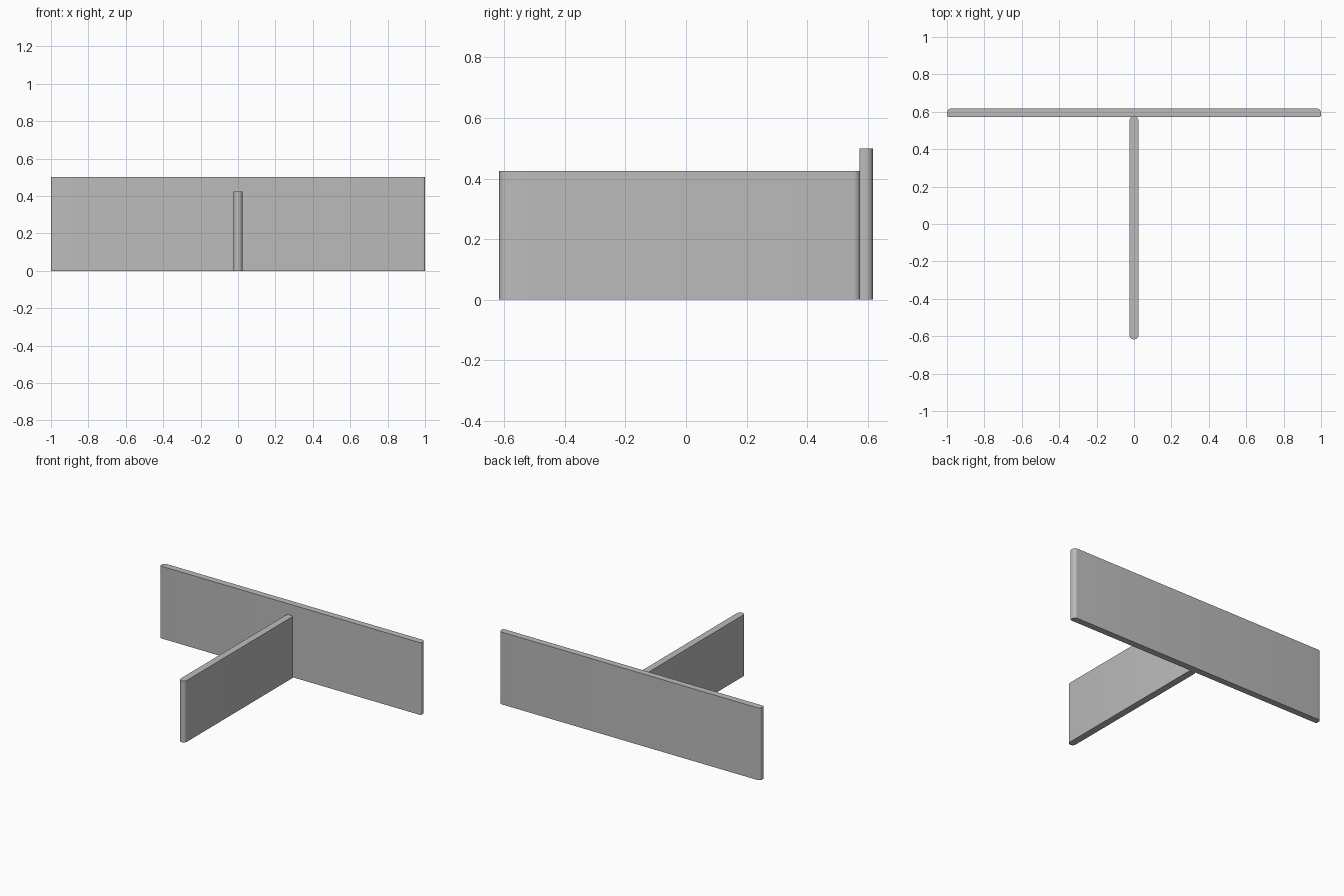
import bpy, bmesh, math

cube = bpy.data.objects.get("Cube")
if cube:
    bpy.data.objects.remove(cube, do_unlink=True)

grey = bpy.data.materials.new("plain grey")
grey.use_nodes = True
GREY = (0.5, 0.5, 0.5, 1)
grey.diffuse_color = GREY
grey.node_tree.nodes["Principled BSDF"].inputs["Base Color"].default_value = GREY


def panel(name, x0, x1, y0, y1, height, front_radius, back_radius, steps=6):
    """Upright board with rounded vertical corners."""
    corners = [(x1, y1, -1, -1, back_radius), (x0, y1, 1, -1, back_radius),
               (x0, y0, 1, 1, front_radius), (x1, y0, -1, 1, front_radius)]
    bm = bmesh.new()
    outline = []
    for quarter, (x, y, sx, sy, r) in enumerate(corners):
        for i in range(steps + 1):
            a = (quarter + i / steps) * math.pi / 2
            outline.append(bm.verts.new((x + sx * r + r * math.cos(a),
                                         y + sy * r + r * math.sin(a), 0)))
    base = bm.faces.new(outline)
    top = bmesh.ops.extrude_face_region(bm, geom=[base], use_keep_orig=True)
    bmesh.ops.translate(bm, vec=(0, 0, height),
                        verts=[v for v in top["geom"] if isinstance(v, bmesh.types.BMVert)])
    bmesh.ops.remove_doubles(bm, verts=bm.verts, dist=0.00001)
    bmesh.ops.recalc_face_normals(bm, faces=bm.faces)
    mesh = bpy.data.meshes.new(name)
    bm.to_mesh(mesh)
    bm.free()
    mesh.materials.append(grey)
    obj = bpy.data.objects.new(name, mesh)
    bpy.context.collection.objects.link(obj)
    bpy.ops.object.select_all(action="DESELECT")
    obj.select_set(True)
    bpy.context.view_layer.objects.active = obj
    bpy.ops.object.shade_smooth_by_angle(angle=math.radians(30))
    return obj


# Long cross board at the back
panel("back_board", -1, 1, 0.572, 0.617, 0.5, 0.01, 0.022)
# Lower board running forward from its middle
panel("middle_board", -0.024, 0.024, -0.617, 0.576, 0.425, 0.0235, 0.0235)
